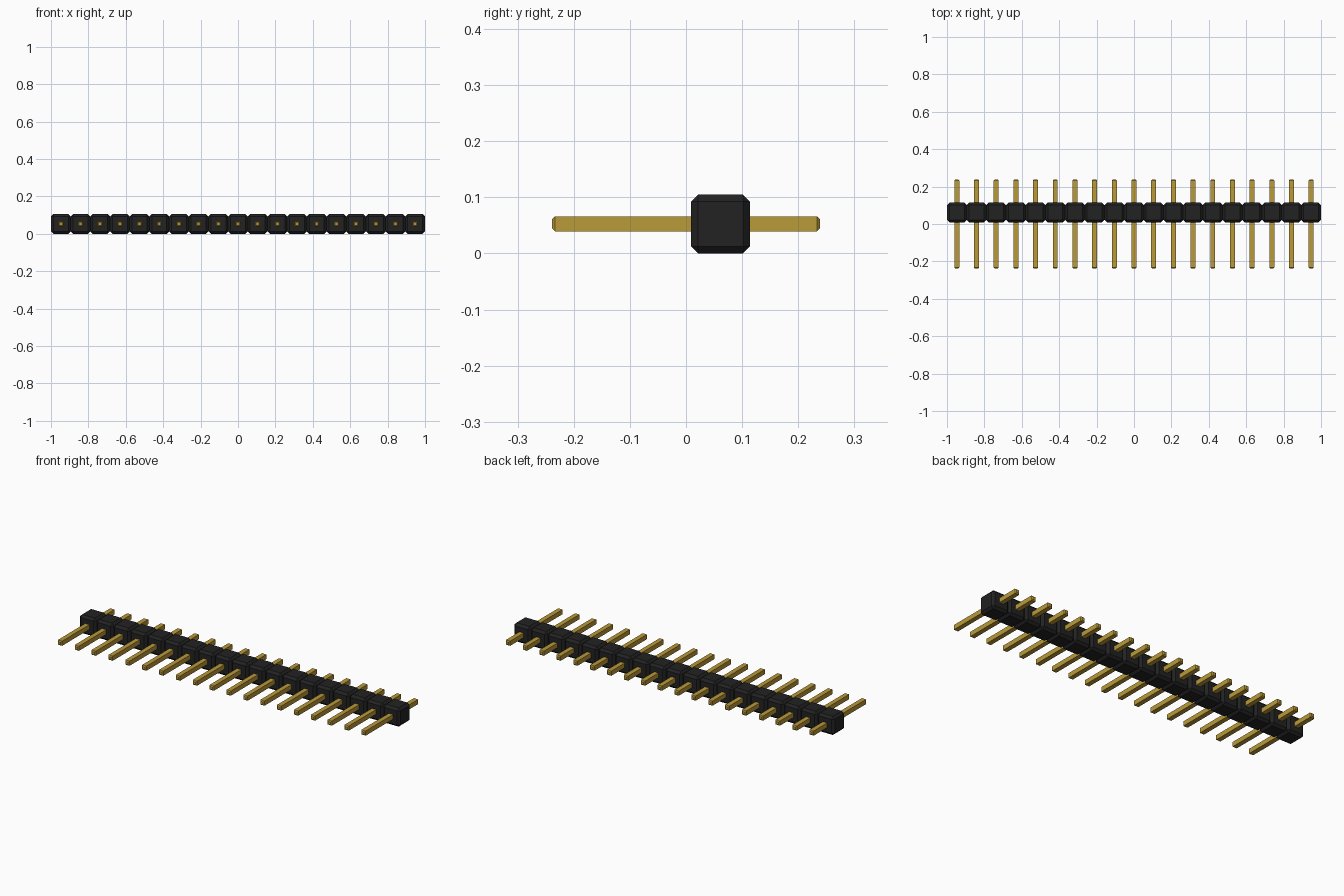
import bpy, bmesh
from mathutils import Matrix, Vector

cube = bpy.data.objects.get("Cube")
if cube:
    bpy.data.objects.remove(cube, do_unlink=True)

COUNT = 19
PITCH = 2.0 / COUNT
MID_Z = PITCH / 2


def make_material(name, rgb):
    mat = bpy.data.materials.new(name)
    mat.use_nodes = True
    mat.diffuse_color = (*rgb, 1)
    bsdf = next(n for n in mat.node_tree.nodes if n.type == 'BSDF_PRINCIPLED')
    bsdf.inputs["Base Color"].default_value = (*rgb, 1)
    return mat


def chamfered_box(name, size, chamfer, mat, picks_edge):
    """Box mesh with a flat chamfer on the edges chosen by picks_edge."""
    bm = bmesh.new()
    bmesh.ops.create_cube(bm, size=1, matrix=Matrix.Diagonal((*size, 1)))
    edges = [e for e in bm.edges if picks_edge(e)]
    bmesh.ops.bevel(bm, geom=edges, offset=chamfer, offset_type='OFFSET',
                    segments=1, profile=0.5, affect='EDGES')
    mesh = bpy.data.meshes.new(name)
    bm.to_mesh(mesh)
    bm.free()
    mesh.materials.append(mat)
    return mesh


def is_end_edge(edge):
    a, b = (v.co for v in edge.verts)
    return abs(a.y - b.y) < 1e-5


black = make_material("black plastic", (0.016, 0.016, 0.016))
gold = make_material("gold metal", (0.49, 0.32, 0.04))

# Housing segment chamfered all round; square pin chamfered only at its tips
housing = chamfered_box("housing", (PITCH, PITCH, PITCH), 0.0128, black, lambda e: True)
pin = chamfered_box("pin", (0.0265, 0.478, 0.0265), 0.0055, gold, is_end_edge)

# Repeat both along the row
for i in range(COUNT):
    x = (i - (COUNT - 1) / 2) * PITCH
    for name, mesh, y in (("housing_block", housing, 0.0615), ("pin", pin, 0.0)):
        obj = bpy.data.objects.new(f"{name}_{i + 1:02d}", mesh)
        obj.location = Vector((x, y, MID_Z))
        bpy.context.collection.objects.link(obj)
